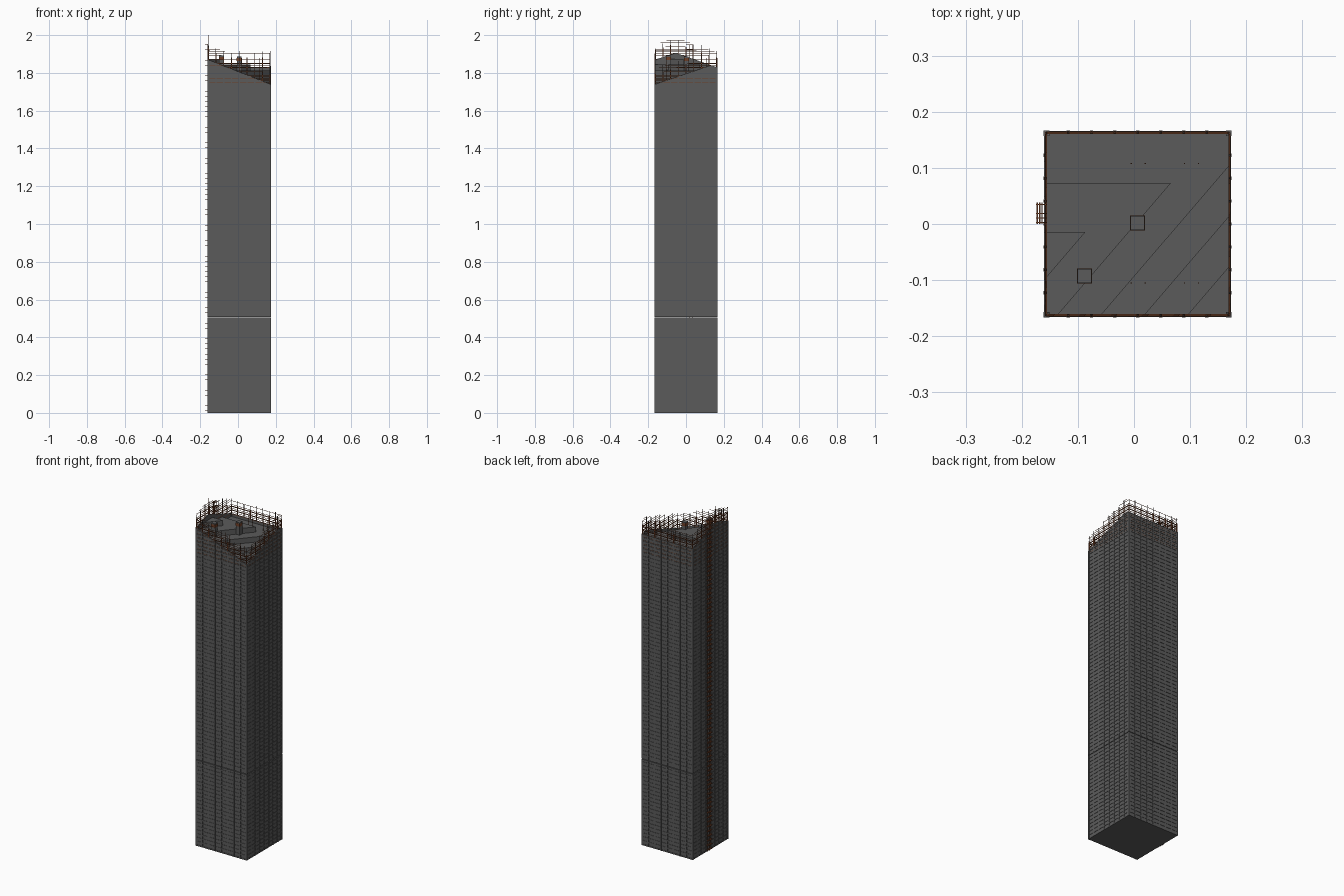
import bpy, bmesh, random
from mathutils import Vector, Matrix

if "Cube" in bpy.data.objects:
    bpy.data.objects.remove(bpy.data.objects["Cube"])

random.seed(4)
CX, HX, HY = 0.0065, 0.1675, 0.1665     # tower centre and half sizes
FLOOR = 0.022
GAP = (0.504, 0.5075)                   # thin open joint that can be seen through
BAYS = 8
SLOPES = ((0.394, -0.338), (0, 0.35))   # fall of the two roof planes
TOPS = (1.87 + 0.394 * -0.16 - 0.338 * -0.165, 1.908 + 0.35 * -0.06)


def mat(name, col):
    m = bpy.data.materials.new(name)
    m.diffuse_color = (*col, 1)
    m.use_nodes = True
    m.node_tree.nodes["Principled BSDF"].inputs["Base Color"].default_value = m.diffuse_color
    return m


concrete = mat("grey concrete", (0.105, 0.105, 0.105))
rust = mat("rusty steel", (0.16, 0.05, 0.02))
dark = mat("dark steel", (0.06, 0.05, 0.045))


def roof_z(x, y):
    """Height of the two sloping planes meeting in a ridge."""
    return min(t - a * x - b * y for (a, b), t in zip(SLOPES, TOPS))


def box(bm, x0, x1, y0, y1, z0, z1):
    m = (Matrix.Translation(((x0 + x1) / 2, (y0 + y1) / 2, (z0 + z1) / 2))
         @ Matrix.Diagonal((x1 - x0, y1 - y0, z1 - z0, 1)))
    bmesh.ops.create_cube(bm, size=1, matrix=m)


def rod(bm, x, y, z0, z1, t):
    box(bm, x - t / 2, x + t / 2, y - t / 2, y + t / 2, z0, z1)


def clip(bm, lift=0, level=None):
    """Cut along the raised roof planes, or vertically along their contour at a level."""
    for (a, b), t in zip(SLOPES, TOPS):
        if level is None:
            co, no = Vector((0, 0, t + lift)), Vector((a, b, 1))
        else:
            no = Vector((a, b, 0))
            co = no * ((t - level) / no.length_squared)
        r = bmesh.ops.bisect_plane(bm, geom=bm.verts[:] + bm.edges[:] + bm.faces[:],
                                   plane_co=co, plane_no=no.normalized(),
                                   clear_outer=True, dist=1e-6)
        edges = [e for e in r["geom_cut"]
                 if isinstance(e, bmesh.types.BMEdge) and e.is_boundary]
        if edges:
            bmesh.ops.holes_fill(bm, edges=edges, sides=0)


def finish(bm, name, material):
    bmesh.ops.recalc_face_normals(bm, faces=bm.faces[:])
    me = bpy.data.meshes.new(name)
    bm.to_mesh(me)
    bm.free()
    me.materials.append(material)
    bpy.context.collection.objects.link(bpy.data.objects.new(name, me))


def ring(bm, z, h, t, inset):
    """Four beams around the perimeter: height h, thickness t."""
    a, b = HX - inset, HY - inset
    for s in (-1, 1):
        box(bm, CX - a, CX + a, s * b - t / 2, s * b + t / 2, z, z + h)
        box(bm, CX + s * a - t / 2, CX + s * a + t / 2, -b, b, z, z + h)


# Perimeter column positions
posts = []
for i in range(BAYS + 1):
    for j in range(BAYS + 1):
        if i in (0, BAYS) or j in (0, BAYS):
            corner = i in (0, BAYS) and j in (0, BAYS)
            inset = 0.005 if corner else 0.003
            posts.append((CX + (HX - inset) * (2 * i / BAYS - 1),
                          (HY - inset) * (2 * j / BAYS - 1), corner))

# Solid tower body below the terraces
bm = bmesh.new()
for z0, z1 in ((0, GAP[0]), (GAP[1], 1.72)):
    box(bm, CX - HX + 0.003, CX + HX - 0.003, -HY + 0.003, HY - 0.003, z0, z1)
finish(bm, "tower_body", concrete)

# Flat terraces stepping up to the ridge
for k in range(6):
    z = 1.892 - 0.0305 * k
    bm = bmesh.new()
    box(bm, CX - HX + 0.004, CX + HX - 0.004, -HY + 0.004, HY - 0.004, 1.70, z - 0.018)
    clip(bm, level=z)
    finish(bm, f"terrace_{k + 1}", concrete)

# Outer wall cut along the slope
bm = bmesh.new()
ring(bm, 1.70, 0.28, 0.003, 0.0045)
clip(bm)
finish(bm, "sloping_wall", concrete)

# Floor slab edges
bm = bmesh.new()
for k in range(88):
    z = k * FLOOR
    if z + 0.007 < GAP[0] or z > GAP[1]:
        ring(bm, z, 0.007, 0.004, 0.003)
clip(bm)
finish(bm, "floor_edges", concrete)

# Facade columns
bm = bmesh.new()
for x, y, corner in posts:
    for z0, z1 in ((0, GAP[0]), (GAP[1], 2)):
        rod(bm, x, y, z0, z1, 0.010 if corner else 0.006)
clip(bm)
finish(bm, "facade_columns", concrete)

# Rusty frame of the unfinished storeys
bm = bmesh.new()
for x, y, corner in posts:
    z = roof_z(x, y)
    rod(bm, x, y, z - 0.01, z + 0.06, 0.0045)
for k in range(78, 92):
    ring(bm, k * FLOOR, 0.004, 0.004, 0.004)
clip(bm, 0.05)
finish(bm, "rusty_frame", rust)

# Dark posts above the frame
bm = bmesh.new()
for x, y, corner in posts:
    z = roof_z(x, y)
    rod(bm, x, y, z, z + random.uniform(0.07, 0.09), 0.0025)
finish(bm, "cage_posts", dark)

# Thin rusty rails of the cage
bm = bmesh.new()
for k in range(156, 184):
    if k % 4:
        ring(bm, k * FLOOR / 2, 0.0016, 0.0016, 0.003)
clip(bm, 0.08)
rod(bm, CX - HX + 0.003, -0.05, 1.88, 2.0, 0.002)
finish(bm, "cage_rails", rust)

# Reinforcement rods standing on the roof
bm = bmesh.new()
for x in (-0.005, 0.02, 0.09, 0.115):
    for y in (-0.105, 0.108):
        z = roof_z(x, y)
        rod(bm, x, y, z - 0.04, z + 0.03, 0.002)
finish(bm, "roof_rods", rust)

# Two lift core heads with rusty collars
heads, collars = bmesh.new(), bmesh.new()
for x, y in ((-0.088, -0.093), (0.006, 0.002)):
    z = roof_z(x, y)
    rod(heads, x, y, z - 0.05, z + 0.025, 0.025)
    rod(collars, x, y, z + 0.002, z + 0.019, 0.0265)
finish(heads, "lift_core_heads", concrete)
finish(collars, "lift_core_collars", rust)

# Hoist scaffold on the left side
bm = bmesh.new()
for y in (0.003, 0.019, 0.035):
    rod(bm, -0.164, y, 0, 1.95, 0.0018)
for k in range(72):
    z = 0.01 + k * 0.0273
    for y in (0.003, 0.011, 0.019, 0.035):
        box(bm, -0.175, -0.155, y - 0.001, y + 0.001, z, z + 0.002)
    for x in (-0.1725, -0.168, -0.164):
        box(bm, x - 0.001, x + 0.001, 0, 0.038, z, z + 0.002)
finish(bm, "hoist_scaffold", rust)
